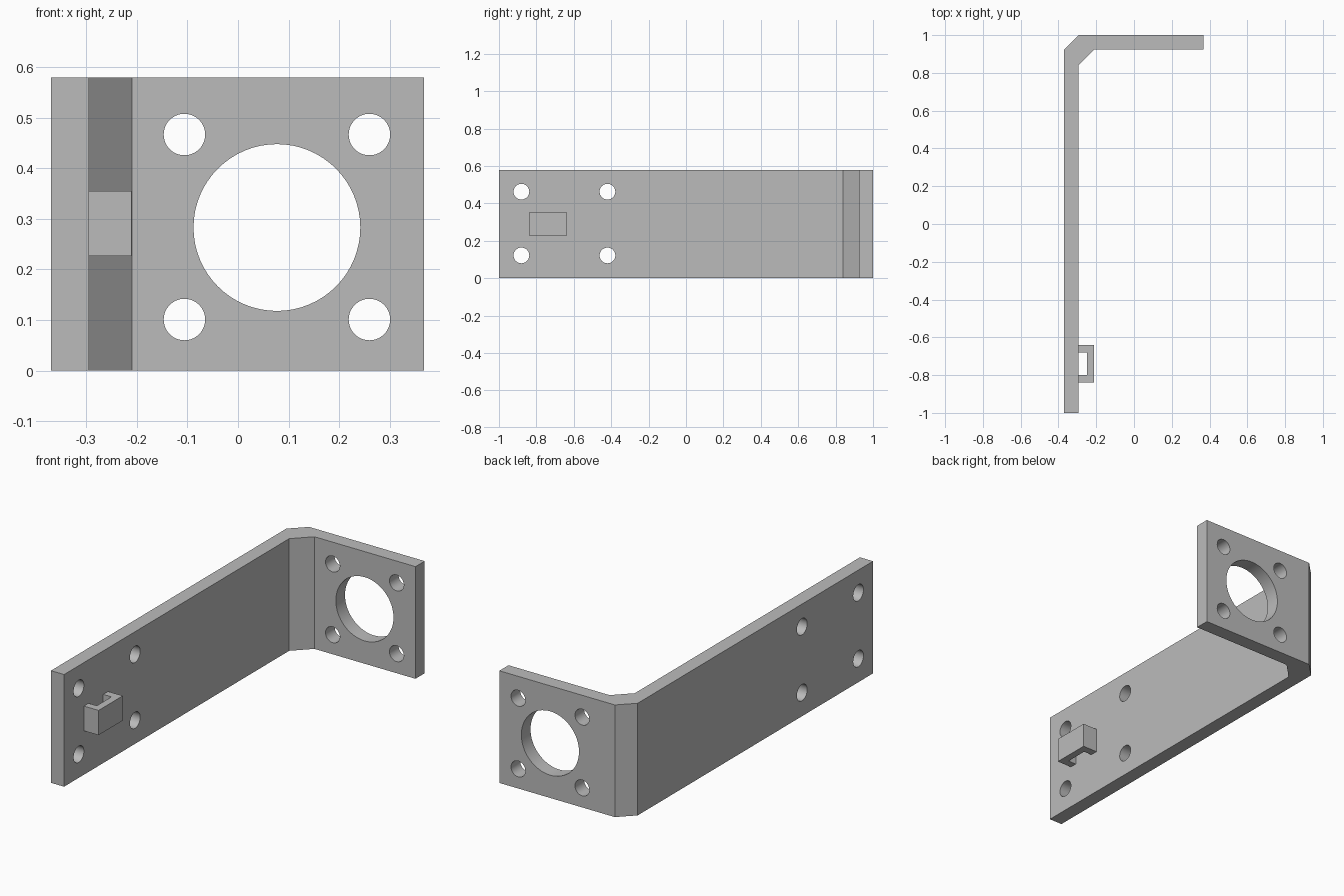
import bpy, bmesh, math
from mathutils import Matrix, Vector

cube = bpy.data.objects.get("Cube")
if cube:
    bpy.data.objects.remove(cube, do_unlink=True)

HEIGHT = 0.58

metal = bpy.data.materials.new("plain grey")
metal.use_nodes = True
grey = (0.5, 0.5, 0.5, 1)
metal.diffuse_color = grey
metal.node_tree.nodes["Principled BSDF"].inputs["Base Color"].default_value = grey


def add_object(name, bm):
    bmesh.ops.recalc_face_normals(bm, faces=bm.faces)
    mesh = bpy.data.meshes.new(name)
    bm.to_mesh(mesh)
    bm.free()
    mesh.materials.append(metal)
    obj = bpy.data.objects.new(name, mesh)
    bpy.context.collection.objects.link(obj)
    return obj


def extrude_profile(name, outline, bottom, top):
    """Raise a plan outline into a solid."""
    bm = bmesh.new()
    face = bm.faces.new([bm.verts.new((x, y, bottom)) for x, y in outline])
    raised = bmesh.ops.extrude_face_region(bm, geom=[face])["geom"]
    verts = [v for v in raised if isinstance(v, bmesh.types.BMVert)]
    bmesh.ops.translate(bm, verts=verts, vec=(0, 0, top - bottom))
    return add_object(name, bm)


def add_drill(bm, centre, radius, axis):
    turn = Vector((0, 0, 1)).rotation_difference(Vector(axis)).to_matrix().to_4x4()
    bmesh.ops.create_cone(bm, cap_ends=True, segments=64, radius1=radius,
                          radius2=radius, depth=0.3,
                          matrix=Matrix.Translation(centre) @ turn)


# Bent plate: long arm, chamfered corner and end flange
bracket = extrude_profile("bracket", [
    (-0.37, -1), (-0.295, -1), (-0.295, 0.84), (-0.21, 0.925),
    (0.368, 0.925), (0.368, 1), (-0.293, 1), (-0.37, 0.923)], 0, HEIGHT)

# Drills for the flange bore, flange screw holes and arm screw holes
bm = bmesh.new()
add_drill(bm, (0.077, 0.96, 0.283), 0.165, (0, 1, 0))
for x in (-0.106, 0.26):
    for z in (0.101, 0.467):
        add_drill(bm, (x, 0.96, z), 0.041, (0, 1, 0))
for y in (-0.88, -0.42):
    for z in (0.122, 0.463):
        add_drill(bm, (-0.33, y, z), 0.042, (1, 0, 0))
drills = add_object("hole_drills", bm)

cut = bracket.modifiers.new("holes", "BOOLEAN")
cut.operation = "DIFFERENCE"
cut.solver = "EXACT"
cut.object = drills
bpy.context.view_layer.objects.active = bracket
bracket.select_set(True)
bpy.ops.object.modifier_apply(modifier=cut.name)
bpy.data.objects.remove(drills, do_unlink=True)
bpy.ops.object.shade_smooth_by_angle(angle=math.radians(20))

# Small cable loop on the inner face of the arm
extrude_profile("cable_loop", [
    (-0.295, -0.838), (-0.211, -0.838), (-0.211, -0.64), (-0.295, -0.64),
    (-0.295, -0.68), (-0.248, -0.68), (-0.248, -0.8), (-0.295, -0.8)],
    0.227, 0.355)
